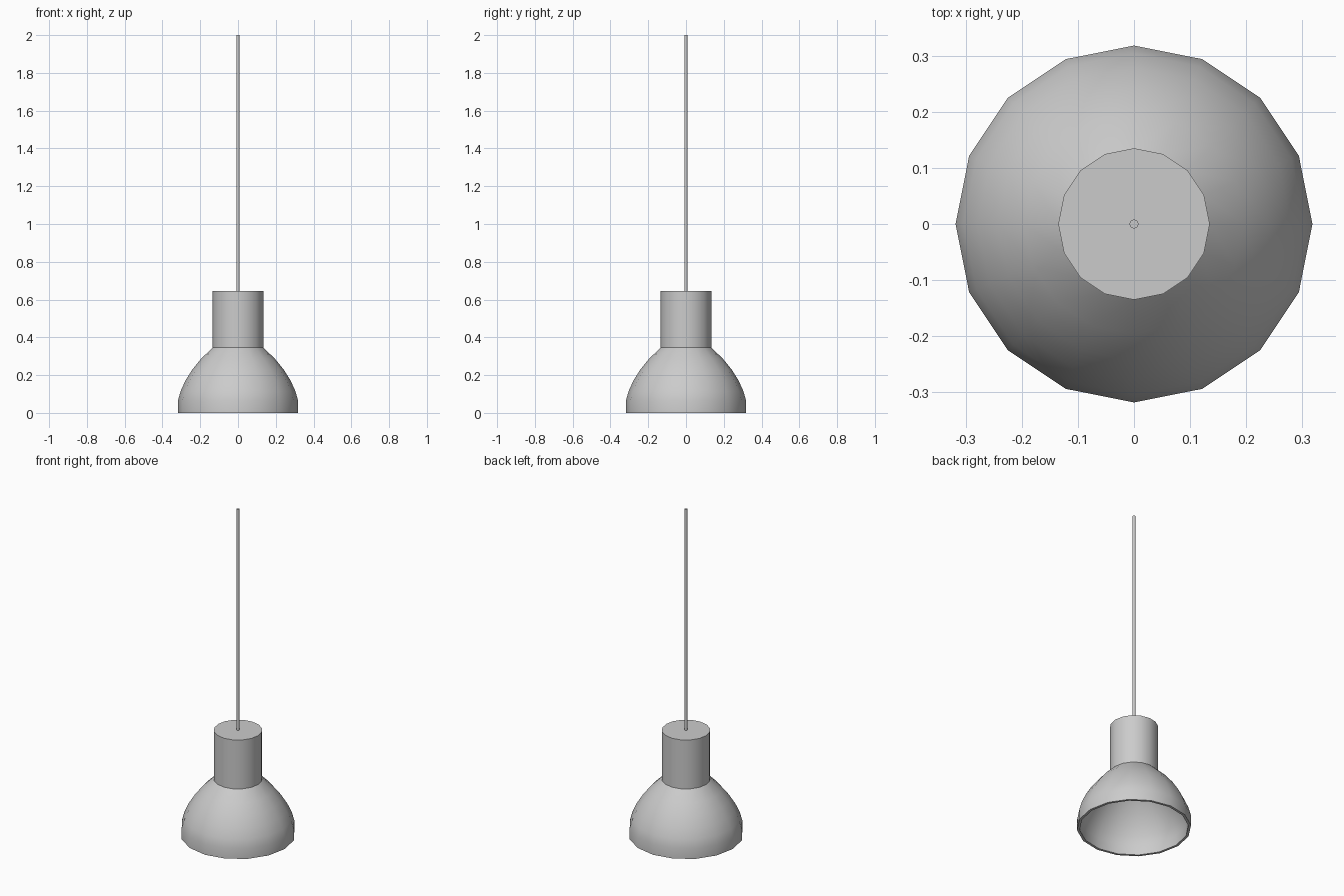
import bpy, bmesh
from math import cos, sin, pi, radians

if "Cube" in bpy.data.objects:
    bpy.data.objects.remove(bpy.data.objects["Cube"])


def lathe(name, profile, sides, closed=False):
    """Revolve an (r, z) profile round z; open profiles get end caps."""
    bm = bmesh.new()
    rings = [[bm.verts.new((r * cos(2 * pi * i / sides), r * sin(2 * pi * i / sides), z))
              for i in range(sides)] for r, z in profile]
    pairs = list(zip(rings, rings[1:]))
    if closed:
        pairs.append((rings[-1], rings[0]))
    else:
        bm.faces.new(rings[0])
        bm.faces.new(rings[-1])
    for a, b in pairs:
        for i in range(sides):
            j = (i + 1) % sides
            bm.faces.new((a[i], a[j], b[j], b[i]))
    bmesh.ops.recalc_face_normals(bm, faces=bm.faces)
    mesh = bpy.data.meshes.new(name)
    bm.to_mesh(mesh)
    bm.free()
    obj = bpy.data.objects.new(name, mesh)
    bpy.context.collection.objects.link(obj)
    bpy.ops.object.select_all(action='DESELECT')
    obj.select_set(True)
    bpy.context.view_layer.objects.active = obj
    bpy.ops.object.shade_smooth_by_angle(angle=radians(35))
    return obj


# Bell shade: outer wall up, inner wall back down, thin rim at the bottom
outer = [(0.318, 0), (0.318, 0.065), (0.304, 0.115), (0.279, 0.17),
         (0.243, 0.228), (0.196, 0.286), (0.135, 0.345)]
inner = [(0.122, 0.335), (0.184, 0.276), (0.231, 0.219), (0.266, 0.163),
         (0.290, 0.110), (0.303, 0.062), (0.303, 0)]
lathe("shade", outer + inner, 16, closed=True)

# Socket housing closing the neck of the shade
lathe("socket_housing", [(0.135, 0.345), (0.135, 0.645)], 16)

# Hanging cord
lathe("cord", [(0.008, 0.64), (0.008, 2.0)], 12)
